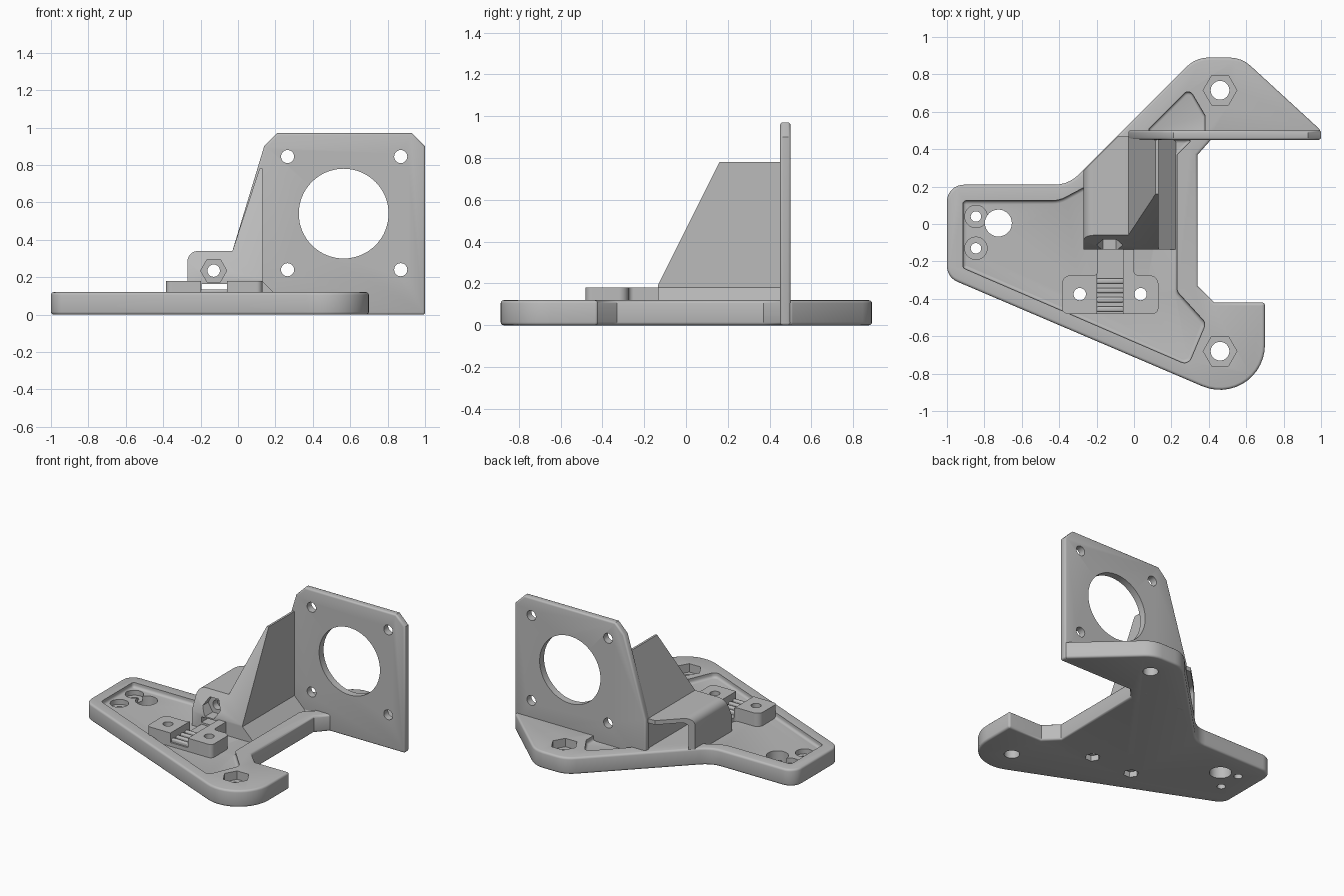
import bpy, bmesh, math
from mathutils import Vector

if "Cube" in bpy.data.objects:
    bpy.data.objects.remove(bpy.data.objects["Cube"], do_unlink=True)

grey = bpy.data.materials.new("plain grey")
grey.use_nodes = True
grey.diffuse_color = (0.5, 0.5, 0.5, 1)
grey.node_tree.nodes["Principled BSDF"].inputs["Base Color"].default_value = (0.5, 0.5, 0.5, 1)


def rounded(corners):
    """Outline from (x, y) or (x, y, radius) corners."""
    out = []
    n = len(corners)
    for i, c in enumerate(corners):
        p = Vector(c[:2])
        if len(c) == 2:
            out.append(p)
            continue
        u = (Vector(corners[i - 1][:2]) - p).normalized()
        v = (Vector(corners[(i + 1) % n][:2]) - p).normalized()
        half = u.angle(v) / 2
        mid = p + (u + v).normalized() * c[2] / math.sin(half)
        t = c[2] / math.tan(half)
        a, b = p + u * t - mid, p + v * t - mid
        start = math.atan2(a.y, a.x)
        sweep = (math.atan2(b.y, b.x) - start + math.pi) % math.tau - math.pi
        steps = max(4, int(abs(sweep) / 0.15))
        for k in range(steps + 1):
            ang = start + sweep * k / steps
            out.append(mid + Vector((math.cos(ang), math.sin(ang))) * c[2])
    return out


def ngon(x, y, r, sides=32):
    return [Vector((x + r * math.cos(math.tau * k / sides),
                    y + r * math.sin(math.tau * k / sides))) for k in range(sides)]


def rect(x0, y0, x1, y1):
    return [Vector(p) for p in ((x0, y0), (x1, y0), (x1, y1), (x0, y1))]


def apply(ob, mod):
    bpy.context.view_layer.objects.active = ob
    bpy.ops.object.modifier_apply(modifier=mod.name)


def bevel(ob, width):
    m = ob.modifiers.new("bevel", 'BEVEL')
    m.width, m.segments = width, 3
    m.limit_method, m.angle_limit = 'ANGLE', math.radians(50)
    apply(ob, m)


def prism(name, outline, lo, hi, axis='z', edge=0):
    """Extrude an outline along z, or an x-z outline along y."""
    bm = bmesh.new()
    place = (lambda p, h: (p.x, p.y, h)) if axis == 'z' else (lambda p, h: (p.x, h, p.y))
    bottom = [bm.verts.new(place(p, lo)) for p in outline]
    top = [bm.verts.new(place(p, hi)) for p in outline]
    bm.faces.new(bottom)
    bm.faces.new(top)
    for i in range(len(outline)):
        bm.faces.new((bottom[i - 1], bottom[i], top[i], top[i - 1]))
    bmesh.ops.recalc_face_normals(bm, faces=bm.faces[:])
    me = bpy.data.meshes.new(name)
    bm.to_mesh(me)
    bm.free()
    me.materials.append(grey)
    ob = bpy.data.objects.new(name, me)
    bpy.context.collection.objects.link(ob)
    if edge:
        bevel(ob, edge)
    return ob


def cut(targets, outline, lo, hi, axis='z', edge=0):
    cutter = prism("cutter", outline, lo, hi, axis, edge)
    for ob in targets:
        m = ob.modifiers.new("cut", 'BOOLEAN')
        m.operation, m.solver, m.object = 'DIFFERENCE', 'EXACT', cutter
        apply(ob, m)
    bpy.data.objects.remove(cutter, do_unlink=True)


def slice_off(ob, point, normal):
    """Remove everything on the normal's side of a plane and cap it."""
    bm = bmesh.new()
    bm.from_mesh(ob.data)
    res = bmesh.ops.bisect_plane(bm, geom=bm.verts[:] + bm.edges[:] + bm.faces[:],
                                 plane_co=point, plane_no=normal, clear_outer=True)
    bmesh.ops.holes_fill(bm, edges=[e for e in bm.edges if e.is_boundary], sides=0)
    bmesh.ops.recalc_face_normals(bm, faces=bm.faces[:])
    bm.to_mesh(ob.data)
    bm.free()


# Base plate with raised rim
base = prism("base_plate", rounded([
    (-1, 0.21, 0.09), (-0.35, 0.21, 0.18), (0.33, 0.89, 0.17), (0.575, 0.89, 0.17),
    (1, 0.5), (0.97, 0.46), (0.42, 0.46), (0.34, 0.37), (0.34, -0.33), (0.43, -0.42),
    (0.70, -0.42, 0.015), (0.70, -1.01, 0.24), (-1, -0.285, 0.09)]), 0, 0.12, edge=0.016)
cut([base], rounded([
    (-0.915, 0.125, 0.02), (-0.4, 0.125, 0.15), (-0.24, 0.21), (-0.2, 0), (0.1, 0),
    (0.1, 0.45), (0.31, 0.45), (0.23, 0.37), (0.23, -0.36, 0.04), (0.385, -0.53, 0.04),
    (0.29, -0.755, 0.04), (-0.915, -0.235, 0.02)]), 0.085, 0.25, edge=0.018)
cut([base], rounded([(0.08, 0.48), (0.08, 0.51), (0.295, 0.725, 0.03),
                     (0.38, 0.58, 0.03), (0.38, 0.48)]), 0.085, 0.25, edge=0.015)

# Nut seats and bolt holes in the two arms
for y in (-0.68, 0.715):
    cut([base], ngon(0.46, y, 0.09, 6), 0.06, 0.3)
    cut([base], ngon(0.46, y, 0.05), -0.1, 0.3)

# Holes at the narrow end
cut([base], ngon(-0.725, 0.005, 0.072), -0.1, 0.3)
for y in (-0.13, 0.04):
    cut([base], ngon(-0.845, y, 0.06), 0.05, 0.3)
    cut([base], ngon(-0.845, y, 0.028), -0.1, 0.3)

# Belt clamp with a neck
clamp = prism("belt_clamp", rounded([
    (-0.385, -0.48, 0.03), (0.13, -0.48, 0.03), (0.13, -0.275, 0.045), (0, -0.275, 0.025),
    (0, -0.12), (-0.195, -0.12), (-0.195, -0.275, 0.025), (-0.385, -0.275, 0.045)]), 0.05, 0.18)
cut([clamp], rect(-0.197, -0.6, -0.06, 0), 0.112, 0.3)
for x in (-0.29, 0.035):
    cut([base, clamp], ngon(x, -0.375, 0.033), -0.1, 0.3)
    cut([base], ngon(x, -0.375, 0.05, 6), -0.1, 0.04)

# Ridges across the clamp channel
teeth = []
for i in range(4):
    y = -0.455 + i * 0.05
    teeth.append(prism(f"clamp_ridge_{i + 1}", rect(-0.2, y - 0.014, -0.055, y + 0.014),
                       0.1, 0.135, edge=0.008))

# Hollow housing that rises into the motor plate's gusset
housing = prism("gusset_housing", rounded([
    (-0.27, 0.05), (-0.27, 0.34, 0.055), (-0.03, 0.34), (0.115, 0.78), (0.13, 0.78),
    (0.13, 0.18), (0.225, 0.085), (0.225, 0.05)]), -0.135, 0.47, axis='y')
slice_off(housing, (0, -0.14, 0.18), (0, -0.6, 0.3))
slice_off(housing, (-0.27, 0.285, 0), (-1, 1, 0))
cut([housing], rounded([(-0.24, 0.04), (-0.24, 0.31, 0.035), (-0.02, 0.31, 0.02),
                        (-0.02, 0.04)]), 0, 0.7, axis='y')
cut([housing], rect(-0.195, 0.125, -0.06, 0.165), -0.3, 0.1, axis='y')
cut([housing], ngon(-0.13, 0.235, 0.07, 6), -0.3, -0.05, axis='y')
cut([housing], ngon(-0.13, 0.235, 0.033), -0.3, 0.1, axis='y')

# Motor plate
plate = prism("motor_plate", rounded([
    (-0.03, 0), (1, 0), (1, 0.9), (0.93, 0.97), (0.21, 0.97), (0.14, 0.9), (-0.03, 0.34)]),
    0.45, 0.5, axis='y', edge=0.012)
cut([plate], ngon(0.565, 0.54, 0.24, 64), 0.3, 0.7, axis='y')
for x in (0.265, 0.87):
    for z in (0.24, 0.845):
        cut([plate], ngon(x, z, 0.035), 0.3, 0.7, axis='y')

# Smooth shading with sharp edges kept
bpy.ops.object.select_all(action='DESELECT')
for ob in [base, clamp, housing, plate] + teeth:
    ob.select_set(True)
bpy.context.view_layer.objects.active = base
bpy.ops.object.shade_smooth_by_angle(angle=math.radians(35))
